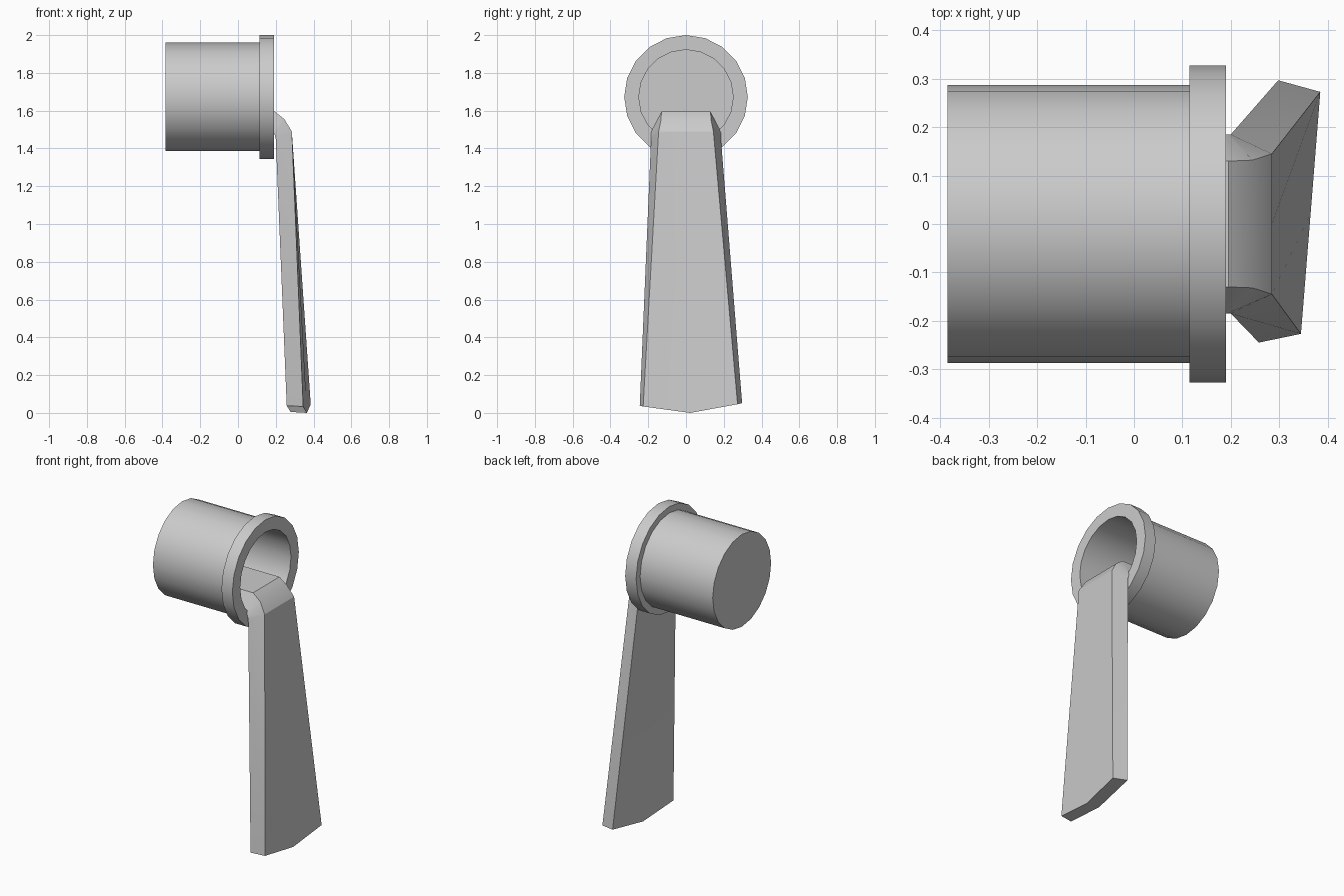
import bpy, bmesh
from math import cos, sin, pi, radians

if "Cube" in bpy.data.objects:
    bpy.data.objects.remove(bpy.data.objects["Cube"])

def finish(bm, name, angle):
    bmesh.ops.remove_doubles(bm, verts=bm.verts, dist=1e-5)
    bmesh.ops.recalc_face_normals(bm, faces=bm.faces)
    me = bpy.data.meshes.new(name)
    bm.to_mesh(me)
    bm.free()
    ob = bpy.data.objects.new(name, me)
    bpy.context.collection.objects.link(ob)
    bpy.ops.object.select_all(action='DESELECT')
    ob.select_set(True)
    bpy.context.view_layer.objects.active = ob
    bpy.ops.object.shade_smooth_by_angle(angle=radians(angle))
    return ob

def bridge(bm, rings):
    for a, b in zip(rings, rings[1:]):
        n = len(a)
        for i in range(n):
            j = (i + 1) % n
            bm.faces.new((a[i], a[j], b[j], b[i]))

# Flanged cup: closed at the back, hollow from the front, turned about the x axis
SIDES, ZC = 20, 1.6727
profile = [(-0.385, 0.2875), (0.115, 0.2875), (0.115, 0.3273),
           (0.19, 0.3273), (0.19, 0.25), (-0.345, 0.25)]
bm = bmesh.new()
rings = [[bm.verts.new((x, r * cos(2 * pi * i / SIDES), ZC + r * sin(2 * pi * i / SIDES)))
          for i in range(SIDES)] for x, r in profile]
bridge(bm, rings)
bm.faces.new(rings[0])
bm.faces.new(rings[-1])
finish(bm, "flanged_cup", 30)

# Tongue: bevelled strap that leaves the cup, bends down and widens with a slight twist
def section(front_l, front_r, back_l, back_r, front_mid=None, back_mid=None):
    mid = lambda a, b: tuple((p + q) / 2 for p, q in zip(a, b))
    return [front_l, front_mid or mid(front_l, front_r), front_r,
            back_r, back_mid or mid(back_l, back_r), back_l]

def level(fx, fz, fy, bx, bz, by):
    return section((fx, -fy, fz), (fx, fy, fz), (bx, -by, bz), (bx, by, bz))

sections = [
    level(-0.345, 1.595, 0.13, -0.345, 1.49, 0.185),
    level(0.195, 1.595, 0.13, 0.185, 1.49, 0.185),
    level(0.245, 1.555, 0.132, 0.193, 1.478, 0.185),
    level(0.285, 1.49, 0.145, 0.2, 1.45, 0.185),
    section((0.345, -0.227, 0.034), (0.385, 0.273, 0.046),
            (0.258, -0.245, 0.038), (0.298, 0.297, 0.052),
            (0.365, 0.022, 0.0), (0.278, 0.025, 0.005)),
]
bm = bmesh.new()
rings = [[bm.verts.new(p) for p in s] for s in sections]
bridge(bm, rings)
bm.faces.new(rings[0])
bm.faces.new(rings[-1])
finish(bm, "tongue", 25)
